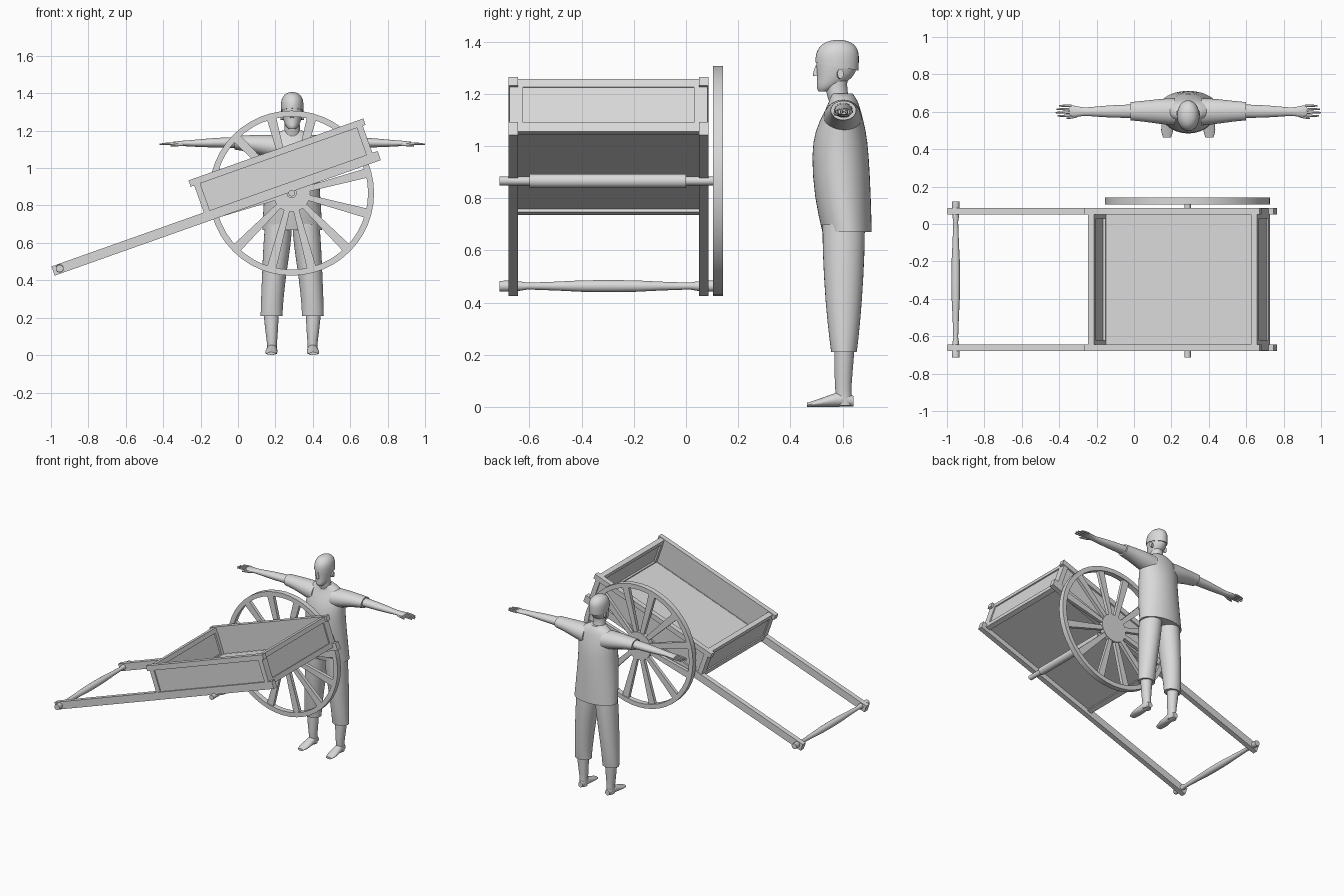
import bpy, bmesh, math
from mathutils import Matrix, Vector

default = bpy.data.objects.get("Cube")
if default:
    bpy.data.objects.remove(default, do_unlink=True)

grey = bpy.data.materials.new("plain_grey")
grey.use_nodes = True
colour = (0.7, 0.7, 0.7, 1)
grey.diffuse_color = colour
grey.node_tree.nodes["Principled BSDF"].inputs["Base Color"].default_value = colour


def finish(name, bm, matrix=None, smooth=True):
    bmesh.ops.recalc_face_normals(bm, faces=bm.faces)
    mesh = bpy.data.meshes.new(name)
    bm.to_mesh(mesh)
    bm.free()
    mesh.materials.append(grey)
    obj = bpy.data.objects.new(name, mesh)
    bpy.context.collection.objects.link(obj)
    if matrix:
        obj.matrix_world = matrix
    if smooth:
        bpy.ops.object.select_all(action='DESELECT')
        obj.select_set(True)
        bpy.context.view_layer.objects.active = obj
        bpy.ops.object.shade_smooth_by_angle(angle=math.radians(40))
    return obj


def box(name, low, high, matrix=None, taper=1):
    """Box between two corners; taper narrows its y-z-free end at low x."""
    bm = bmesh.new()
    bmesh.ops.create_cube(bm, size=1)
    for v in bm.verts:
        near = v.co.x < 0
        v.co = Vector([a + (b - a) * (c + 0.5) for a, b, c in zip(low, high, v.co)])
        if near:
            v.co.z *= taper
    return finish(name, bm, matrix, smooth=False)


def loft(name, axis, rings, sides=16, matrix=None):
    """Ellipses (position, two centres, two radii) strung along one axis."""
    bm = bmesh.new()
    crease = bm.edges.layers.float.new("crease_edge")
    p, q = [i for i in range(3) if i != axis]
    loops = []
    for pos, cp, cq, rp, rq in rings:
        loop = []
        for i in range(sides):
            a = math.tau * i / sides
            co = [0, 0, 0]
            co[axis], co[p], co[q] = pos, cp + rp * math.cos(a), cq + rq * math.sin(a)
            loop.append(bm.verts.new(co))
        loops.append(loop)
    for one, two in zip(loops, loops[1:]):
        for i in range(sides):
            j = (i + 1) % sides
            bm.faces.new((one[i], one[j], two[j], two[i]))
    for loop in (loops[0], loops[-1]):
        for e in bm.faces.new(loop).edges:
            e[crease] = 1
    return finish(name, bm, matrix)


# ---- Cart: built level, then tilted with its handle down ----
tilt = Matrix.Translation((-0.98, 0, 0.425)) @ Matrix.Rotation(math.radians(-19.5), 4, 'Y')
MID = -0.297
OUT, IN = 0.383, 0.347
FRONT, BACK = 0.864, 1.82

for side, s in (("right", -1), ("left", 1)):
    def slab(name, u0, u1, inner, outer, v0, v1):
        ys = sorted((MID + s * inner, MID + s * outer))
        box(f"{side}_{name}", (u0, ys[0], v0), (u1, ys[1], v1), tilt)
    slab("shaft", 0, 1.85, IN, OUT, 0, 0.052)
    slab("side_board", FRONT, BACK, IN + 0.004, OUT - 0.012, 0.04, 0.21)
    slab("top_rail", FRONT - 0.02, BACK + 0.016, IN, OUT, 0.205, 0.241)
    slab("front_post", FRONT, FRONT + 0.034, IN - 0.02, OUT - 0.003, 0.05, 0.206)
    slab("back_post", BACK - 0.034, BACK, IN - 0.02, OUT - 0.003, 0.05, 0.206)

box("floor", (FRONT, MID - IN, 0.036), (BACK, MID + IN, 0.05), tilt)
for end, u, d in (("front", FRONT, 1), ("back", BACK, -1)):
    def bar(name, a, b, v0, v1):
        us = sorted((u + d * a, u + d * b))
        box(f"{end}_{name}", (us[0], MID - IN, v0), (us[1], MID + IN, v1), tilt)
    bar("board", 0.008, 0.022, 0.04, 0.21)
    bar("top_rail", 0, 0.034, 0.205, 0.237)
    bar("cross_bar", 0, 0.034, 0.024, 0.06)

# Turned pull bar between the shaft tips
half = [(0.418, 0.02), (0.385, 0.021), (0.375, 0.018), (0.34, 0.018),
        (0.31, 0.013), (0.2, 0.017), (0.1, 0.022)]
profile = [(-y, r) for y, r in half] + [(0, 0.023)] + [(y, r) for y, r in reversed(half)]
loft("pull_bar", 1, [(MID + y, 0.038, 0.027, r, r) for y, r in profile], 16, tilt)

# ---- Wheel and axle ----
hub = Matrix.Translation((0.2865, 0, 0.866))
loft("axle", 1, [(y, 0, 0, 0.017, 0.017) for y in (-0.715, 0.12)], 16, hub)
loft("axle_beam", 1, [(y, 0, 0, 0.027, 0.027) for y in (-0.6, 0.0)], 16, hub)
loft("wheel_hub", 1, [(y, 0, 0, 0.1, 0.1) for y in (0.106, 0.138)], 32, hub)

bm = bmesh.new()
SEG = 48
section = [(0.441, 0.103), (0.441, 0.141), (0.409, 0.141), (0.409, 0.103)]
hoops = [[bm.verts.new((r * math.cos(math.tau * i / SEG), y, r * math.sin(math.tau * i / SEG)))
          for r, y in section] for i in range(SEG)]
for i in range(SEG):
    a, b = hoops[i], hoops[(i + 1) % SEG]
    for k in range(4):
        m = (k + 1) % 4
        bm.faces.new((a[k], a[m], b[m], b[k]))
finish("wheel_rim", bm, hub)

for i in range(12):
    turn = hub @ Matrix.Rotation(math.radians(15 + 30 * i), 4, 'Y')
    box(f"spoke_{i + 1}", (0.09, 0.11, -0.025), (0.415, 0.134, 0.025), turn, taper=0.6)

# ---- Standing figure with arms spread ----
body = Matrix.Translation((0.29, 0, 0))


def part(name, axis, rings, mirror=False, sides=16):
    obj = loft(name, axis, rings, sides, body)
    if mirror:
        obj.modifiers.new("Mirror", 'MIRROR')
    sub = obj.modifiers.new("Subdivision", 'SUBSURF')
    sub.levels = sub.render_levels = 1
    return obj


part("shirt", 2, [
    (0.67, 0, 0.617, 0.163, 0.096), (0.8, 0, 0.6, 0.156, 0.11),
    (0.97, 0, 0.59, 0.143, 0.112), (1.06, 0, 0.592, 0.145, 0.099),
    (1.13, 0, 0.6, 0.15, 0.072), (1.175, 0, 0.605, 0.11, 0.054),
    (1.2, 0, 0.595, 0.055, 0.044)], sides=20)
part("sleeves", 0, [
    (0.07, 0.6, 1.11, 0.075, 0.068), (0.16, 0.602, 1.122, 0.068, 0.058),
    (0.24, 0.603, 1.132, 0.056, 0.044), (0.31, 0.603, 1.136, 0.05, 0.038)], True)
part("arms", 0, [
    (0.28, 0.603, 1.137, 0.037, 0.03), (0.4, 0.602, 1.136, 0.035, 0.027),
    (0.5, 0.601, 1.133, 0.027, 0.021), (0.56, 0.6, 1.132, 0.021, 0.016),
    (0.6, 0.602, 1.132, 0.031, 0.014), (0.635, 0.605, 1.131, 0.031, 0.01)], True)
for i, tip in enumerate((0.69, 0.705, 0.71, 0.7)):
    y = 0.632 - 0.018 * i
    part(f"fingers_{i + 1}", 0, [(0.625, y, 1.131, 0.008, 0.008),
         (0.67, y, 1.131, 0.007, 0.007), (tip, y, 1.127, 0.004, 0.004)], True, 8)
part("thumbs", 0, [(0.575, 0.59, 1.128, 0.012, 0.01), (0.61, 0.572, 1.124, 0.009, 0.009),
                   (0.65, 0.565, 1.121, 0.005, 0.005)], True, 8)

part("trousers", 2, [
    (0.7, 0.073, 0.604, 0.074, 0.083), (0.6, 0.08, 0.604, 0.076, 0.083),
    (0.4, 0.1, 0.604, 0.064, 0.072), (0.25, 0.11, 0.605, 0.06, 0.056),
    (0.21, 0.11, 0.605, 0.06, 0.05)], True)
part("shins", 2, [
    (0.23, 0.113, 0.607, 0.042, 0.04), (0.12, 0.11, 0.603, 0.034, 0.035),
    (0.06, 0.108, 0.602, 0.026, 0.031), (0.005, 0.108, 0.607, 0.026, 0.03)], True)
part("feet", 1, [
    (0.642, 0.108, 0.022, 0.018, 0.02), (0.6, 0.108, 0.033, 0.029, 0.033),
    (0.55, 0.11, 0.023, 0.031, 0.023), (0.5, 0.113, 0.014, 0.036, 0.014),
    (0.463, 0.113, 0.008, 0.022, 0.008)], True)

part("neck", 2, [(1.17, 0, 0.59, 0.048, 0.043), (1.21, 0, 0.575, 0.041, 0.041),
                 (1.26, 0, 0.575, 0.041, 0.045)])
skull = [(1.3, 0, 0.578, 0.058, 0.081), (1.345, 0, 0.58, 0.06, 0.083),
         (1.375, 0, 0.582, 0.052, 0.072), (1.396, 0, 0.583, 0.034, 0.047),
         (1.402, 0, 0.583, 0.01, 0.014)]
part("head", 2, [(1.208, 0, 0.528, 0.018, 0.02), (1.222, 0, 0.54, 0.036, 0.042),
                 (1.26, 0, 0.572, 0.051, 0.07)] + skull[:4])
part("nose", 2, [(1.268, 0, 0.5, 0.012, 0.014), (1.278, 0, 0.497, 0.01, 0.013),
                 (1.31, 0, 0.505, 0.006, 0.008)], sides=8)
part("ears", 0, [(0.045, 0.588, 1.275, 0.012, 0.02), (0.064, 0.592, 1.277, 0.013, 0.021)],
     True, 8)

# Close cap whose hem slopes down to the back
cap = part("cap", 2, [(z + 0.004, x, y, a * 1.05, b * 1.04) for z, x, y, a, b in skull])
for v in cap.data.vertices:
    if v.co.z < 1.32:
        v.co.z -= 0.19 * (v.co.y - 0.58)
